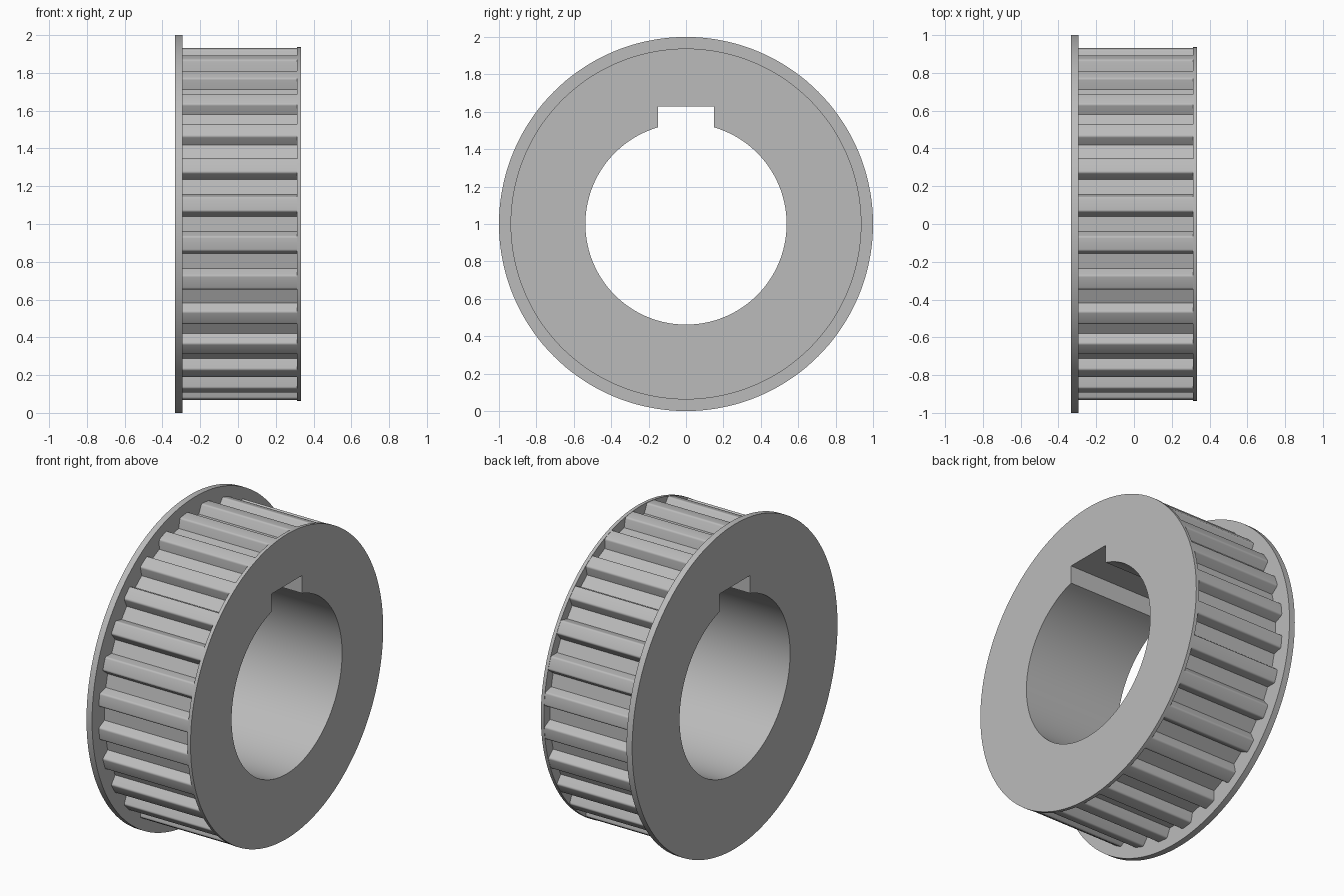
import bpy
import bmesh
from math import sin, cos, pi, asin, radians, tan
from mathutils import Vector

TEETH = 28
TIP_R, ROOT_R = 0.936, 0.88
BORE_R, KEY_HALF, KEY_TOP = 0.538, 0.15, 0.627
HALF_LEN = 0.333

if "Cube" in bpy.data.objects:
    bpy.data.objects.remove(bpy.data.objects["Cube"], do_unlink=True)

steel = bpy.data.materials.new("grey_steel")
steel.use_nodes = True
grey = (0.5, 0.5, 0.5, 1)
steel.diffuse_color = grey
steel.node_tree.nodes["Principled BSDF"].inputs["Base Color"].default_value = grey


def polar(r, a):
    """Point on the wheel face; the angle is measured from straight up."""
    return Vector((r * sin(a), r * cos(a)))


def circle(r, n=144):
    return [polar(r, 2 * pi * i / n) for i in range(n)]


def bore_with_keyway():
    # round bore, interrupted by a square slot at the top
    a0 = asin(KEY_HALF / BORE_R)
    n = 96
    arc = [polar(BORE_R, a0 + (2 * pi - 2 * a0) * i / n) for i in range(n + 1)]
    return arc + [Vector((-KEY_HALF, KEY_TOP)), Vector((KEY_HALF, KEY_TOP))]


def rounded(before, corner, after, size, steps=4):
    p = corner + (before - corner).normalized() * size
    q = corner + (after - corner).normalized() * size
    return [p.lerp(corner, t).lerp(corner.lerp(q, t), t)
            for t in (i / steps for i in range(steps + 1))]


def tooth_profile():
    # trapezoidal grooves with softened tooth tips, one groove at the top
    pitch = 2 * pi / TEETH
    tip_half = 0.066
    root_half = tip_half - (TIP_R - ROOT_R) * tan(radians(25))
    a_tip, a_root = asin(tip_half / TIP_R), asin(root_half / ROOT_R)
    pts = []
    for i in range(TEETH):
        a = i * pitch
        root_l, root_r = polar(ROOT_R, a - a_root), polar(ROOT_R, a + a_root)
        tip_l, tip_r = polar(TIP_R, a - a_tip), polar(TIP_R, a + a_tip)
        crown_l, crown_r = polar(TIP_R, a - pitch / 2), polar(TIP_R, a + pitch / 2)
        pts += rounded(crown_l, tip_l, root_l, 0.01)
        pts += [root_l, root_r]
        pts += rounded(root_r, tip_r, crown_r, 0.01)
        pts.append(crown_r)
    return pts


def ring(name, outer, x0, x1):
    """Extrude the area between an outer outline and the bore along x."""
    bm = bmesh.new()
    for loop in (outer, bore_with_keyway()):
        vs = [bm.verts.new((x0, p.x, p.y)) for p in loop]
        for i, v in enumerate(vs):
            bm.edges.new((vs[i - 1], v))
    bmesh.ops.triangle_fill(bm, use_beauty=True, edges=bm.edges[:])
    out = bmesh.ops.extrude_face_region(bm, geom=bm.faces[:], use_keep_orig=True)
    moved = [g for g in out["geom"] if isinstance(g, bmesh.types.BMVert)]
    bmesh.ops.translate(bm, verts=moved, vec=(x1 - x0, 0, 0))
    bmesh.ops.recalc_face_normals(bm, faces=bm.faces[:])
    mesh = bpy.data.meshes.new(name)
    bm.to_mesh(mesh)
    bm.free()
    mesh.materials.append(steel)
    ob = bpy.data.objects.new(name, mesh)
    bpy.context.collection.objects.link(ob)
    ob.location.z = 1
    bpy.ops.object.select_all(action="DESELECT")
    ob.select_set(True)
    bpy.context.view_layer.objects.active = ob
    bpy.ops.object.shade_smooth_by_angle(angle=radians(30))


# wide flange, toothed rim, and thin disc closing the groove ends
ring("flange", circle(1), -HALF_LEN, -0.295)
ring("toothed_rim", tooth_profile(), -0.295, 0.312)
ring("end_disc", circle(0.938), 0.312, HALF_LEN)
